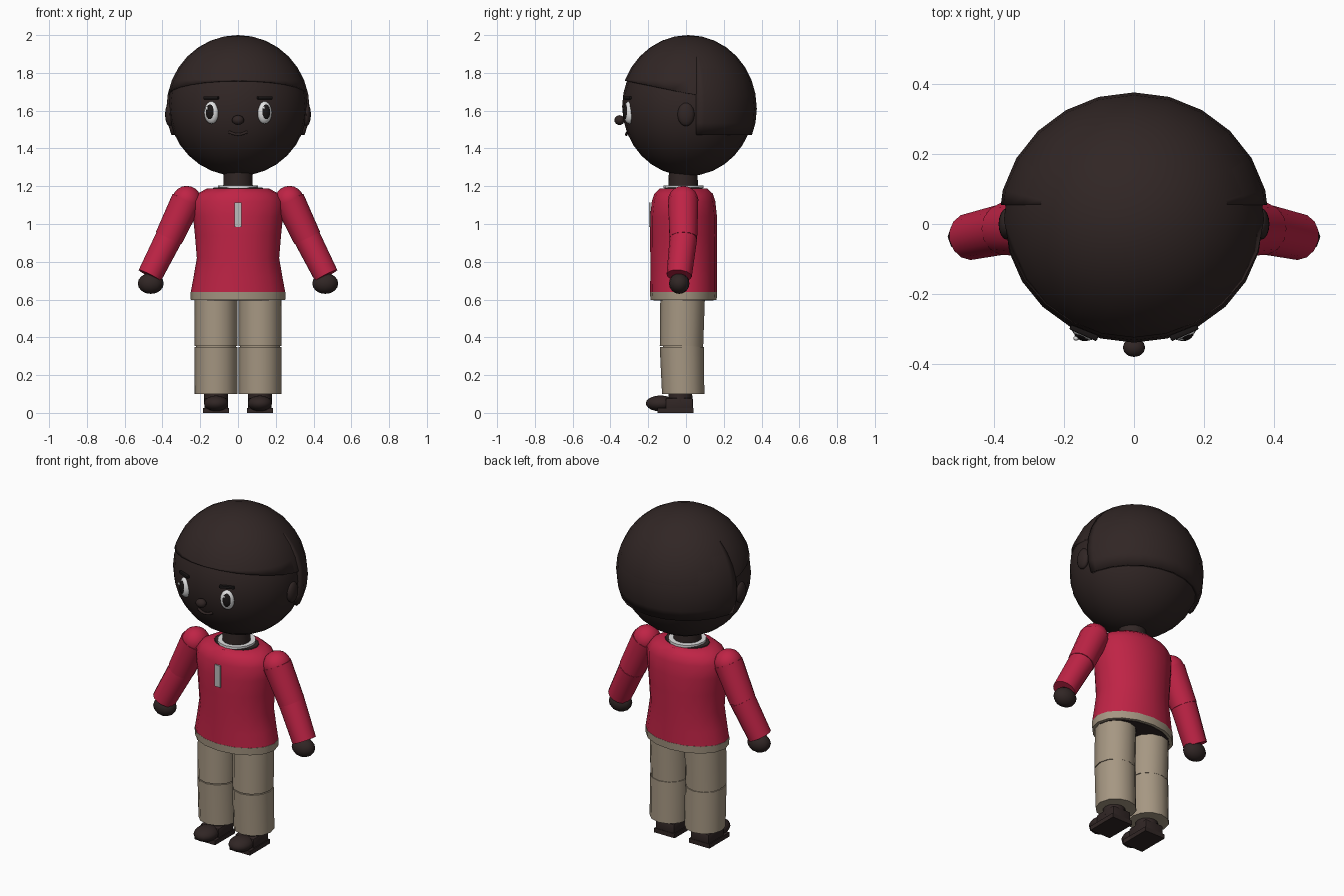
import bpy, bmesh, math
from mathutils import Vector, Matrix

cube = bpy.data.objects.get("Cube")
if cube:
    bpy.data.objects.remove(cube, do_unlink=True)


def material(name, rgb):
    m = bpy.data.materials.new(name)
    m.use_nodes = True
    m.diffuse_color = (*rgb, 1)
    m.node_tree.nodes["Principled BSDF"].inputs["Base Color"].default_value = (*rgb, 1)
    return m


BROWN = material("dark brown", (0.030, 0.019, 0.018))
BLACK = material("near black", (0.010, 0.008, 0.008))
RED = material("crimson", (0.52, 0.017, 0.060))
BEIGE = material("khaki", (0.38, 0.31, 0.225))
WHITE = material("white", (0.75, 0.75, 0.75))
SILVER = material("silver grey", (0.50, 0.50, 0.50))


def finish(name, bm, mat, angle=40):
    bmesh.ops.recalc_face_normals(bm, faces=bm.faces)
    mesh = bpy.data.meshes.new(name)
    bm.to_mesh(mesh)
    bm.free()
    mesh.materials.append(mat)
    ob = bpy.data.objects.new(name, mesh)
    bpy.context.collection.objects.link(ob)
    bpy.ops.object.select_all(action="DESELECT")
    ob.select_set(True)
    bpy.context.view_layer.objects.active = ob
    bpy.ops.object.shade_smooth_by_angle(angle=math.radians(angle))
    return ob


def ball(name, centre, radii, mat, turn=0, seg=16, rings=10):
    bm = bmesh.new()
    place = Matrix.Translation(centre) @ Matrix.Rotation(turn, 4, "Z") @ Matrix.Diagonal((*radii, 1))
    bmesh.ops.create_uvsphere(bm, u_segments=seg, v_segments=rings, radius=1, matrix=place)
    return finish(name, bm, mat)


def box(name, centre, size, mat, bevel=0.0, turn=0):
    bm = bmesh.new()
    place = Matrix.Translation(centre) @ Matrix.Rotation(turn, 4, "Z") @ Matrix.Diagonal((*size, 1))
    bmesh.ops.create_cube(bm, size=1, matrix=place)
    if bevel:
        bmesh.ops.bevel(bm, geom=bm.edges[:], offset=bevel, segments=2, affect="EDGES", profile=0.5)
    return finish(name, bm, mat)


def loft(name, rings, mat, sides=16):
    """Skin elliptical rings given as (centre, x radius, y radius)."""
    bm = bmesh.new()
    loops = []
    for c, rx, ry in rings:
        loops.append([bm.verts.new((c[0] + rx * math.cos(2 * math.pi * i / sides),
                                    c[1] + ry * math.sin(2 * math.pi * i / sides), c[2]))
                      for i in range(sides)])
    for a, b in zip(loops, loops[1:]):
        for i in range(sides):
            j = (i + 1) % sides
            bm.faces.new((a[i], a[j], b[j], b[i]))
    bm.faces.new(loops[0])
    bm.faces.new(loops[-1])
    return finish(name, bm, mat)


def rod(name, a, b, ra, rb, mat, sides=14):
    a, b = Vector(a), Vector(b)
    place = Matrix.Translation((a + b) / 2) @ (b - a).to_track_quat("Z", "Y").to_matrix().to_4x4()
    bm = bmesh.new()
    bmesh.ops.create_cone(bm, cap_ends=True, segments=sides, radius1=ra, radius2=rb,
                          depth=(b - a).length, matrix=place)
    return finish(name, bm, mat)


def shell(name, centre, radii, cuts, mat):
    """Part of a sphere on the positive side of each cutting plane."""
    bm = bmesh.new()
    bmesh.ops.create_uvsphere(bm, u_segments=24, v_segments=16, radius=1,
                              matrix=Matrix.Translation(centre) @ Matrix.Diagonal((*radii, 1)))
    for point, normal in cuts:
        bmesh.ops.bisect_plane(bm, geom=bm.verts[:] + bm.edges[:] + bm.faces[:],
                               plane_co=point, plane_no=normal, clear_inner=True)
    ob = finish(name, bm, mat)
    thick = ob.modifiers.new("thickness", "SOLIDIFY")
    thick.thickness = 0.02
    thick.offset = -1
    return ob


# Head, hair and neck
ball("head", (0, 0.01, 1.622), (0.368, 0.348, 0.368), BROWN, seg=24, rings=16)
shell("hair_cap", (0, 0.012, 1.617), (0.378, 0.362, 0.383),
      [((0, -0.33, 1.76), (0, 0.2, 1))], BROWN)
shell("hair_back", (0, 0.0, 1.61), (0.387, 0.375, 0.385),
      [((0, 0.055, 0), (0, 1, 0)), ((0, 0, 1.472), (0, 0, 1))], BROWN)
rod("neck", (0, -0.015, 1.15), (0, -0.015, 1.30), 0.08, 0.075, BROWN, 16)

# Nose and mouth
ball("nose", (0, -0.352, 1.55), (0.032, 0.027, 0.026), BROWN, seg=12, rings=8)
curve = bpy.data.curves.new("mouth", "CURVE")
curve.dimensions = "3D"
curve.bevel_depth = 0.008
curve.bevel_resolution = 1
line = curve.splines.new("POLY")
line.points.add(6)
for i, p in enumerate(line.points):
    t = i / 3 - 1
    p.co = (0.048 * t, -0.316 + 0.008 * t * t, 1.474 + 0.014 * t * t, 1)
curve.materials.append(BROWN)
bpy.context.collection.objects.link(bpy.data.objects.new("mouth", curve))

# Torso, hem and neckline
CY = -0.013
loft("sweater", [((0, CY, z), rx, ry) for z, rx, ry in (
    (0.64, 0.25, 0.177), (0.72, 0.235, 0.176), (0.82, 0.218, 0.176), (0.94, 0.228, 0.177),
    (1.04, 0.238, 0.177), (1.12, 0.243, 0.168), (1.16, 0.215, 0.155), (1.188, 0.165, 0.125))], RED)
loft("trouser_waist", [((0, CY, 0.597), 0.25, 0.175), ((0, CY, 0.64), 0.252, 0.178)], BEIGE)
loft("waist_underside", [((0, CY, 0.594), 0.23, 0.158), ((0, CY, 0.6), 0.23, 0.158)], BROWN)
loft("neck_opening", [((0, CY, 1.18), 0.14, 0.105), ((0, CY, 1.192), 0.13, 0.098)], BROWN)
bm = bmesh.new()
for r, z in ((0.105, 1.19), (0.105, 1.204), (0.09, 1.204)):
    bmesh.ops.create_circle(bm, segments=16, radius=r, matrix=Matrix.Translation((0, CY, z)))
edges = bm.edges[:]
for k in range(2):
    bmesh.ops.bridge_loops(bm, edges=edges[16 * k:16 * k + 32])
finish("collar", bm, WHITE)
box("front_placket", (0, -0.192, 1.05), (0.038, 0.009, 0.13), SILVER)

for s, side in ((1, "left"), (-1, "right")):
    # Eyes, brows and ears
    turn = s * math.radians(24)
    out = Vector((s * math.sin(turn * s), -math.cos(turn), 0))
    eye = Vector((s * 0.140, -0.300, 1.59))
    ball(side + "_eye", eye, (0.041, 0.03, 0.06), WHITE, turn)
    ball(side + "_iris", eye + out * 0.012 + Vector((0, 0, 0.002)), (0.028, 0.022, 0.045), BLACK, turn)
    ball(side + "_eye_glint", eye + out * 0.029 + Vector((-0.014, 0, 0.022)),
         (0.008, 0.006, 0.01), WHITE, turn, 8, 6)
    box(side + "_brow", (s * 0.142, -0.308, 1.668), (0.085, 0.02, 0.016), BLACK, 0.004, turn)
    ball(side + "_ear", (s * 0.362, 0, 1.58), (0.024, 0.045, 0.062), BROWN)

    # Arm and hand
    shoulder = (s * 0.272, -0.015, 1.125)
    elbow = (s * 0.367, -0.014, 0.925)
    wrist = (s * 0.467, -0.036, 0.727)
    ball(side + "_shoulder", shoulder, (0.077, 0.08, 0.077), RED)
    rod(side + "_upper_sleeve", shoulder, elbow, 0.082, 0.075, RED)
    ball(side + "_elbow", elbow, (0.071, 0.071, 0.071), RED)
    rod(side + "_lower_sleeve", elbow, wrist, 0.073, 0.067, RED)
    ball(side + "_hand", (s * 0.462, -0.036, 0.685), (0.069, 0.054, 0.055), BROWN, seg=12, rings=8)

    # Leg
    x = s * 0.116
    loft(side + "_thigh", [((x, -0.024, 0.355), 0.113, 0.115), ((x, -0.018, 0.61), 0.113, 0.118)], BEIGE, 12)
    loft(side + "_knee", [((x, -0.016, 0.34), 0.106, 0.106), ((x, -0.016, 0.37), 0.106, 0.106)], BEIGE, 12)
    loft(side + "_shin", [((x, -0.015, 0.10), 0.113, 0.112), ((x, -0.022, 0.349), 0.113, 0.117)], BEIGE, 12)

    # Shoe
    rod(side + "_ankle", (x, -0.03, 0.05), (x, -0.03, 0.14), 0.064, 0.062, BROWN, 12)
    box(side + "_shoe_sole", (x, -0.055, 0.013), (0.136, 0.19, 0.026), BROWN)
    box(side + "_shoe_heel", (x, -0.035, 0.045), (0.125, 0.145, 0.07), BROWN, 0.01)
    ball(side + "_shoe_toe", (x, -0.135, 0.05), (0.066, 0.078, 0.042), BROWN, seg=14)
